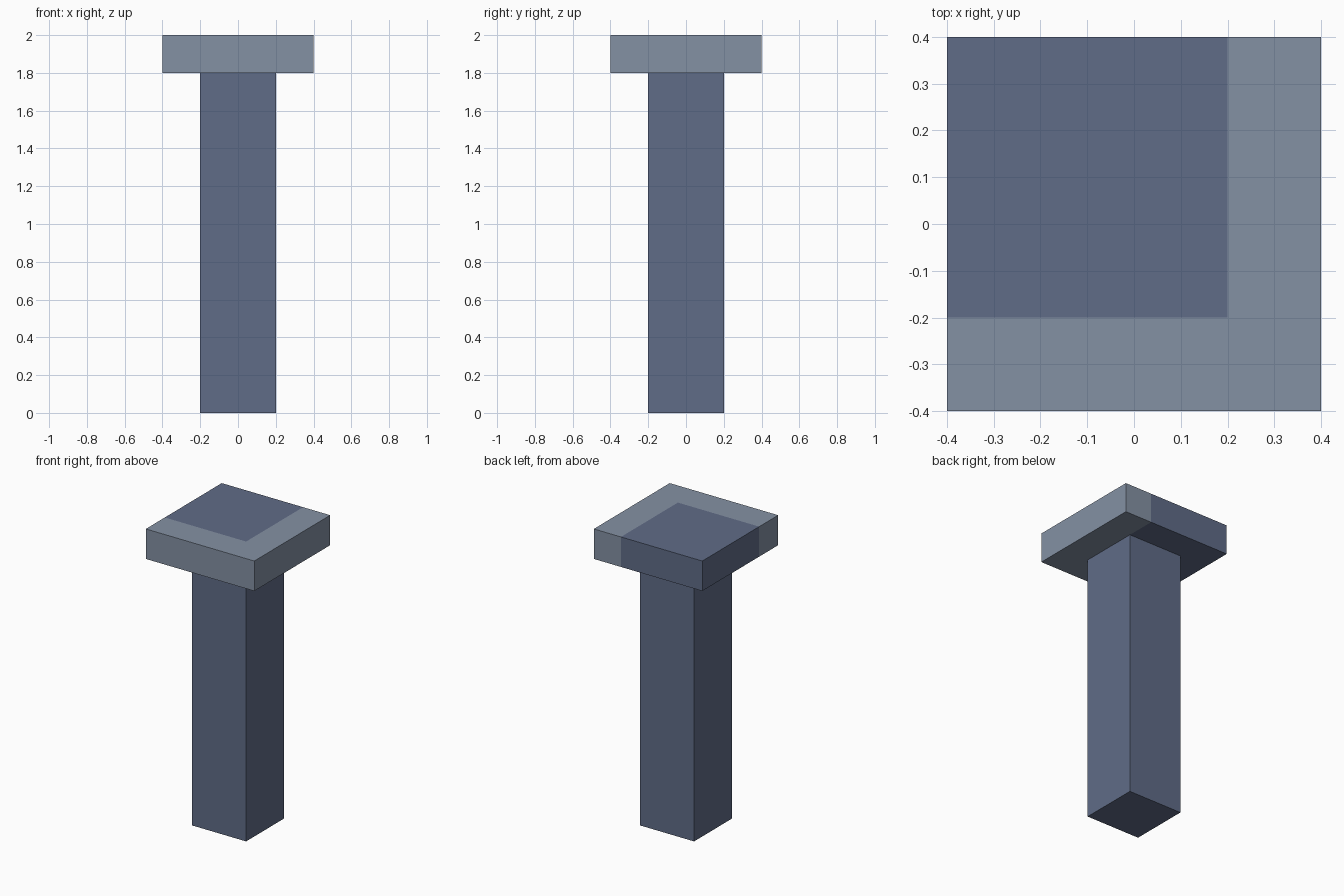
import bpy, bmesh
from mathutils import Vector

if "Cube" in bpy.data.objects:
    bpy.data.objects.remove(bpy.data.objects["Cube"])


def material(name, rgb):
    m = bpy.data.materials.new(name)
    m.diffuse_color = (*rgb, 1)
    m.use_nodes = True
    m.node_tree.nodes["Principled BSDF"].inputs["Base Color"].default_value = m.diffuse_color
    return m


slate = material("dark slate blue", (0.117, 0.150, 0.242))
grey = material("light grey blue", (0.231, 0.283, 0.371))


def box(name, lo, hi, mats, cuts=(), rule=None):
    lo, hi = Vector(lo), Vector(hi)
    bm = bmesh.new()
    bmesh.ops.create_cube(bm, size=1)
    bmesh.ops.scale(bm, vec=hi - lo, verts=bm.verts)
    bmesh.ops.translate(bm, vec=(lo + hi) / 2, verts=bm.verts)
    # cut lines where the colour changes
    for co, no in cuts:
        bmesh.ops.bisect_plane(bm, geom=bm.verts[:] + bm.edges[:] + bm.faces[:],
                               plane_co=co, plane_no=no)
    if rule:
        for f in bm.faces:
            f.material_index = rule(f.calc_center_median())
    me = bpy.data.meshes.new(name)
    bm.to_mesh(me)
    bm.free()
    for m in mats:
        me.materials.append(m)
    ob = bpy.data.objects.new(name, me)
    bpy.context.collection.objects.link(ob)
    return ob


# square shaft
box("shaft", (-0.2, -0.2, 0), (0.2, 0.2, 1.8), [slate])

# wider cap: light strips along the front and right sides, dark elsewhere
box("cap", (-0.4, -0.4, 1.8), (0.4, 0.4, 2.0), [slate, grey],
    cuts=[((0.2, 0, 0), (1, 0, 0)), ((0, -0.2, 0), (0, 1, 0))],
    rule=lambda c: int(c.x > 0.2 or c.y < -0.2))
